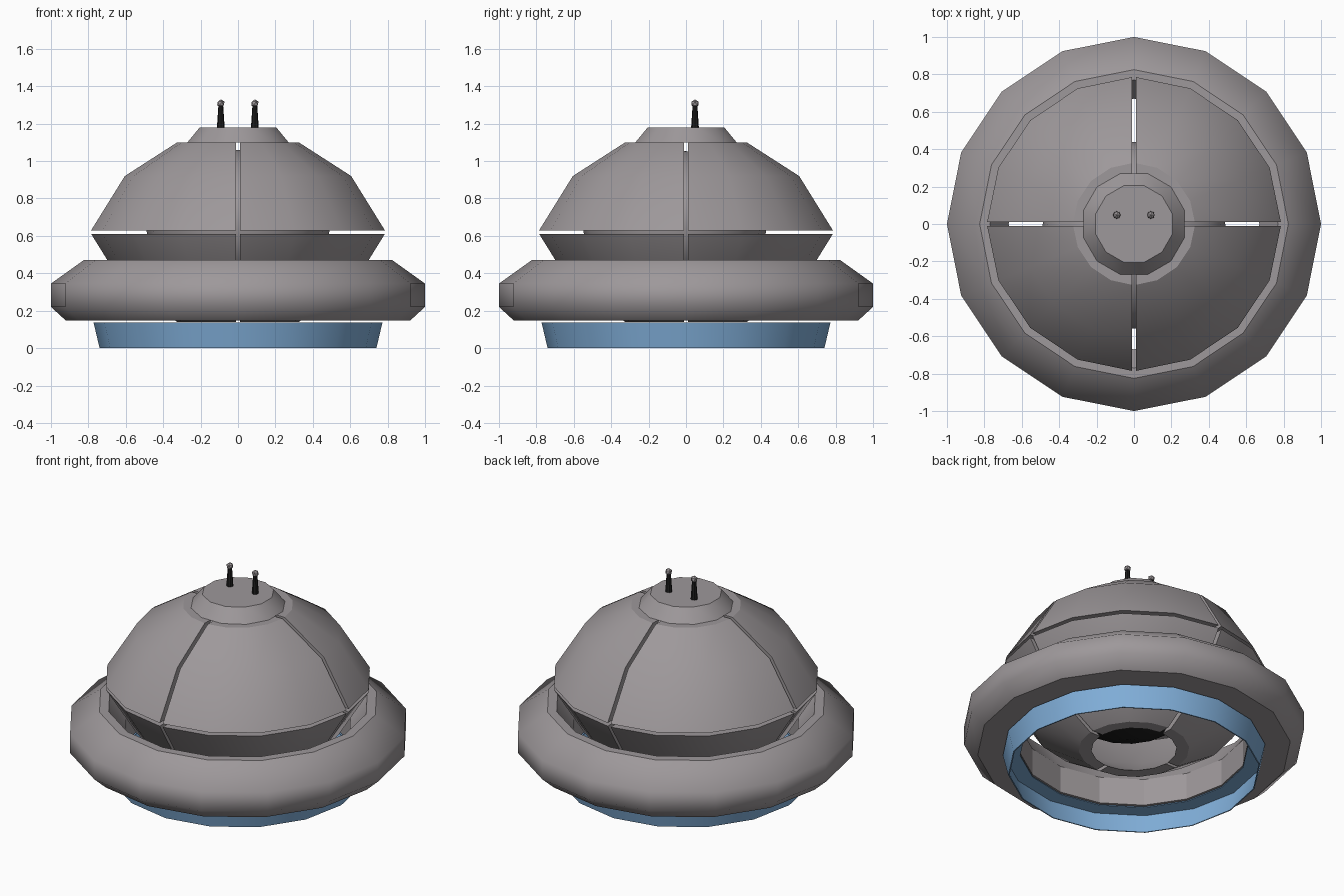
import bpy, bmesh, math
from mathutils import Matrix

if "Cube" in bpy.data.objects:
    bpy.data.objects.remove(bpy.data.objects["Cube"])


def material(name, rgb):
    m = bpy.data.materials.new(name)
    m.diffuse_color = (*rgb, 1)
    m.use_nodes = True
    m.node_tree.nodes["Principled BSDF"].inputs["Base Color"].default_value = m.diffuse_color
    return m


GRAY = material("warm_gray", (0.34, 0.315, 0.325))
BLUE = material("sky_blue", (0.22, 0.43, 0.70))
BLACK = material("near_black", (0.012, 0.012, 0.012))


def finish(name, bm, mats):
    bmesh.ops.recalc_face_normals(bm, faces=bm.faces)
    me = bpy.data.meshes.new(name)
    bm.to_mesh(me)
    bm.free()
    for m in mats:
        me.materials.append(m)
    ob = bpy.data.objects.new(name, me)
    bpy.context.collection.objects.link(ob)
    return ob


def lathe(name, profile, mat, sides=16, sharp=(), flat=(), offset=0.0):
    """Revolve a closed (r, z) profile; sharp = profile corners, flat = flat-shaded bands."""
    bm = bmesh.new()
    n = len(profile)
    rings = []
    for i in range(sides):
        a = 2 * math.pi * i / sides + offset
        rings.append([bm.verts.new((r * math.cos(a), r * math.sin(a), z)) for r, z in profile])
    for i in range(sides):
        p, q = rings[i], rings[(i + 1) % sides]
        for j in range(n):
            k = (j + 1) % n
            f = bm.faces.new((p[j], q[j], q[k], p[k]))
            f.smooth = j not in flat
        for j in sharp:
            bm.edges.get((p[j], q[j])).smooth = False
    return finish(name, bm, [mat])


def shell_panel(name, turn, lower):
    """Quarter of a thick dome, pulled back from its neighbours by a narrow slot."""
    prof = [(0.785, 0.63), (0.605, 0.92), (0.325, 1.10), (0.25, 1.10), (0.54, 0.885), (0.72, 0.63)]
    gap, seg, n = 0.011, 4, len(prof)
    bm = bmesh.new()
    rows = []
    for i in range(seg + 1):
        a = math.pi / 2 * i / seg
        rows.append([bm.verts.new((max(r * math.cos(a), gap), max(r * math.sin(a), gap),
                                   1.24 - z if lower else z)) for r, z in prof])
    for p, q in zip(rows, rows[1:]):
        for j in range(n):
            k = (j + 1) % n
            bm.faces.new((p[j], q[j], q[k], p[k])).smooth = True
        for j in (0, 2, 3, 5):
            bm.edges.get((p[j], q[j])).smooth = False
    for row in (rows[0], rows[-1]):
        f = bm.faces.new(row)
        for e in f.edges:
            e.smooth = False
    bm.transform(Matrix.Rotation(turn * math.pi / 2, 4, 'Z'))
    return finish(name, bm, [GRAY])


# Split ball: four upper and four lower panels
for t in range(4):
    shell_panel(f"upper_panel_{t + 1}", t, False)
    shell_panel(f"lower_panel_{t + 1}", t, True)

# Wide skirt around the ball
lathe("skirt_ring",
      [(0.67, 0.147), (0.92, 0.147), (1.0, 0.22), (1.0, 0.345),
       (0.825, 0.47), (0.77, 0.47), (0.67, 0.32)],
      GRAY, sharp=(0, 1, 4, 5, 6), flat=(6,))

# Blue foot with a thin inward flange
lathe("blue_base",
      [(0.74, 0.0), (0.772, 0.136), (0.67, 0.136), (0.67, 0.13), (0.765, 0.13), (0.733, 0.0)],
      BLUE, sharp=range(6))

# Top cap
bm = bmesh.new()
bmesh.ops.create_cone(bm, cap_ends=True, segments=12, radius1=0.28, radius2=0.212, depth=0.08,
                      matrix=Matrix.Translation((0, 0, 1.14)) @ Matrix.Rotation(math.radians(15), 4, 'Z'))
for f in bm.faces:
    f.smooth = len(f.verts) == 4
for e in bm.edges:
    if any(len(f.verts) > 4 for f in e.link_faces):
        e.smooth = False
finish("top_cap", bm, [GRAY])

# Inner core glimpsed through the slots, dark underneath
bm = bmesh.new()
bmesh.ops.create_uvsphere(bm, u_segments=16, v_segments=10, radius=1,
                          matrix=Matrix.Translation((0, -0.06, 0.68)) @ Matrix.Diagonal((0.5, 0.5, 0.38, 1)))
for f in bm.faces:
    f.smooth = True
    f.material_index = 1 if f.calc_center_median().z < 0.5 else 0
finish("inner_core", bm, [GRAY, BLACK])

# Pair of antennae
for side, x in (("left", -0.092), ("right", 0.09)):
    bm = bmesh.new()
    bmesh.ops.create_cone(bm, cap_ends=True, segments=8, radius1=0.021, radius2=0.013, depth=0.12,
                          matrix=Matrix.Translation((x, 0.048, 1.235)))
    finish(f"{side}_antenna_stem", bm, [BLACK])
    bm = bmesh.new()
    bmesh.ops.create_icosphere(bm, subdivisions=1, radius=0.022,
                               matrix=Matrix.Translation((x, 0.048, 1.308)))
    finish(f"{side}_antenna_tip", bm, [GRAY])
